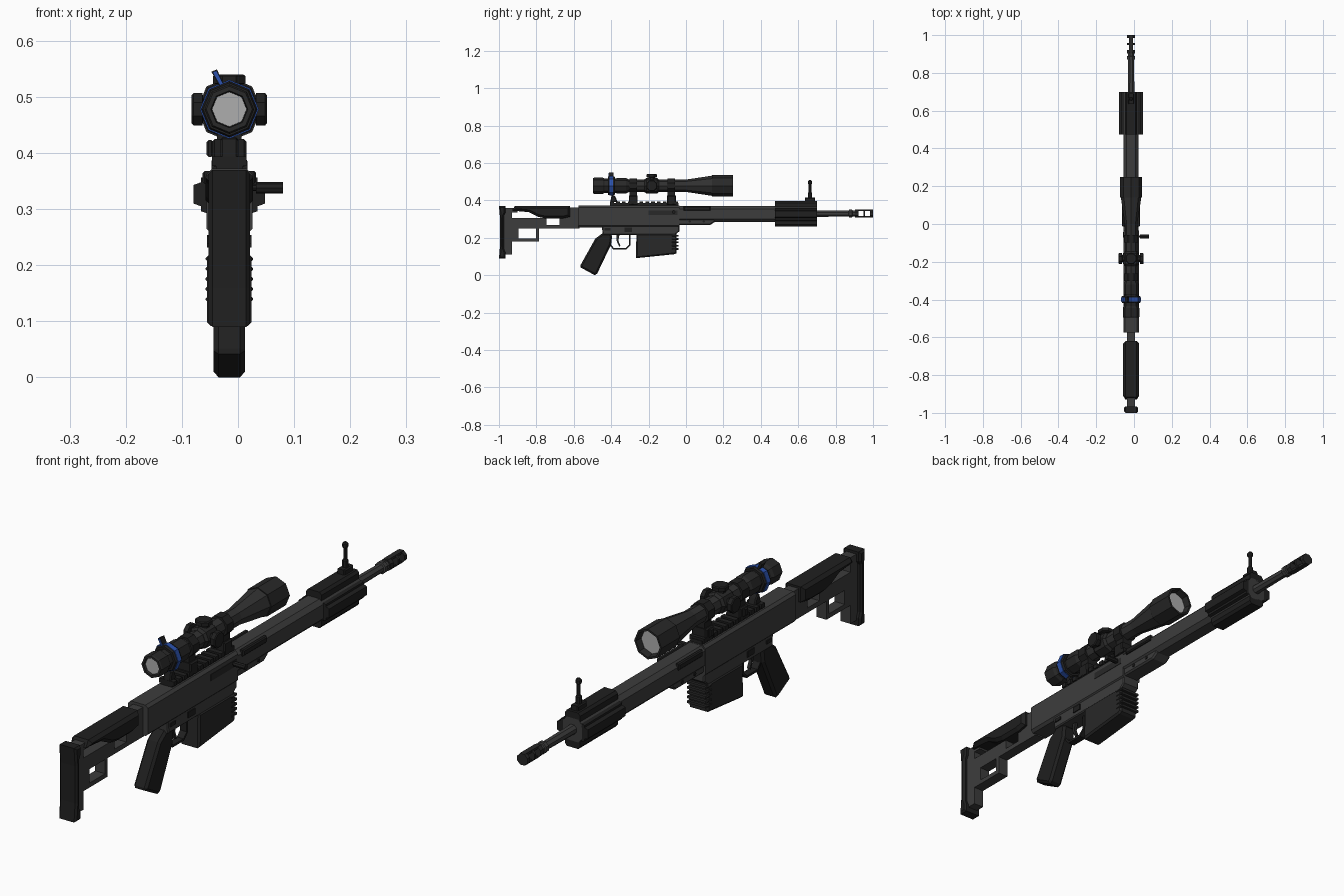
import bpy, bmesh, math
from mathutils import Vector

if "Cube" in bpy.data.objects:
    bpy.data.objects.remove(bpy.data.objects["Cube"])

CX = -0.0155      # centre plane of the body
SCOPE_Z = 0.478
BORE_Z = 0.329


def material(name, rgb):
    m = bpy.data.materials.new(name)
    m.diffuse_color = (*rgb, 1)
    m.use_nodes = True
    m.node_tree.nodes["Principled BSDF"].inputs["Base Color"].default_value = m.diffuse_color
    return m


GREY = material("gunmetal grey", (0.046, 0.046, 0.046))
DARK = material("dark polymer", (0.014, 0.014, 0.014))
MID = material("charcoal", (0.021, 0.021, 0.021))
TUBE = material("scope grey", (0.030, 0.030, 0.030))
BLUE = material("blue", (0.025, 0.085, 0.42))
GLASS = material("glass grey", (0.42, 0.42, 0.42))


def finish(name, bm, mat):
    bmesh.ops.recalc_face_normals(bm, faces=bm.faces)
    me = bpy.data.meshes.new(name)
    bm.to_mesh(me)
    bm.free()
    me.materials.append(mat)
    ob = bpy.data.objects.new(name, me)
    bpy.context.collection.objects.link(ob)
    return ob


def prism(name, pts, lo, hi, mat, axis="x", bevel=0.0):
    """Extrude an outline: (y, z) points along x, or (x, z) points along y. x is relative to CX."""
    bm = bmesh.new()
    if axis == "x":
        place = lambda p, t: (CX + t, p[0], p[1])
    else:
        place = lambda p, t: (CX + p[0], t, p[1])
    a = [bm.verts.new(place(p, lo)) for p in pts]
    b = [bm.verts.new(place(p, hi)) for p in pts]
    caps = [bm.faces.new(a), bm.faces.new(b[::-1])]
    n = len(pts)
    for i in range(n):
        j = (i + 1) % n
        bm.faces.new((a[i], b[i], b[j], a[j]))
    bmesh.ops.recalc_face_normals(bm, faces=bm.faces)
    if bevel:
        edges = list({e for f in caps for e in f.edges})
        bmesh.ops.bevel(bm, geom=edges, offset=bevel, segments=1, affect="EDGES", clamp_overlap=True)
    return finish(name, bm, mat)


def block(name, x, y, z, mat, bevel=0.0):
    return prism(name, [(y[0], z[0]), (y[1], z[0]), (y[1], z[1]), (y[0], z[1])], x[0], x[1], mat, "x", bevel)


def lathe(name, prof, centre, mat, axis="y", sides=8, turn=0.0):
    """Revolve (position, radius) pairs about an axis through centre, capping both ends."""
    bm = bmesh.new()
    rings = []
    for t, r in prof:
        ring = []
        for k in range(sides):
            g = 2 * math.pi * k / sides + turn
            u, v = r * math.cos(g), r * math.sin(g)
            off = {"x": (t, u, v), "y": (u, t, v), "z": (u, v, t)}[axis]
            ring.append(bm.verts.new(Vector(centre) + Vector(off)))
        rings.append(ring)
    for a, b in zip(rings, rings[1:]):
        for k in range(sides):
            j = (k + 1) % sides
            bm.faces.new((a[k], a[j], b[j], b[k]))
    bm.faces.new(rings[0])
    bm.faces.new(rings[-1][::-1])
    return finish(name, bm, mat)


def octagon(hw, z0, z1, c):
    return [(-hw + c, z0), (hw - c, z0), (hw, z0 + c), (hw, z1 - c),
            (hw - c, z1), (-hw + c, z1), (-hw, z1 - c), (-hw, z0 + c)]


# --- Stock: butt pad, open frame and cheek rest
prism("butt_pad", [(-1, .09), (-.965, .09), (-.965, .12), (-.973, .14), (-.973, .32), (-.965, .335),
                   (-.965, .37), (-1, .37), (-.994, .30), (-.994, .16)], -.037, .037, DARK, bevel=.007)
SW = (-.021, .021)
block("stock_back_plate", SW, (-.975, -.93), (.11, .36), GREY)
block("stock_top_link", SW, (-.94, -.90), (.335, .36), GREY)
block("stock_bar", SW, (-.94, -.745), (.25, .305), GREY)
block("stock_bar_lower", SW, (-.75, -.67), (.25, .268), GREY)
block("stock_bar_front", SW, (-.675, -.57), (.25, .362), GREY)
block("stock_loop_rear", SW, (-.94, -.895), (.18, .255), GREY)
block("stock_loop_front", SW, (-.802, -.787), (.18, .255), GREY)
block("stock_loop_bottom", SW, (-.90, -.79), (.18, .197), GREY)
prism("cheek_rest", [(-.93, .345), (-.915, .37), (-.62, .37), (-.62, .312), (-.66, .303),
                     (-.75, .303), (-.79, .312), (-.84, .337)], -.042, .042, DARK, bevel=.012)

# --- Receiver
prism("upper_receiver", octagon(.041, .255, .372, .01), -.575, -.035, GREY, "y")
prism("lower_receiver", [(-.45, .265), (-.445, .215), (-.06, .215), (-.035, .235), (-.035, .265)],
      -.036, .036, GREY, bevel=.004)
for s, side in ((1, "right"), (-1, "left")):
    x = sorted((s * .034, s * .040))
    block("magazine_catch_" + side, x, (-.33, -.29), (.232, .254), DARK)
    block("selector_" + side, x, (-.435, -.405), (.238, .251), DARK)
block("ejection_port", (.039, .0425), (-.20, -.045), (.322, .347), MID)
lathe("bolt_handle", [(.026, .006), (.048, .006), (.048, .010), (.0955, .010)],
      (CX, -.066, .338), DARK, "x")

# --- Top rail with teeth, folded rear sight
block("top_rail", (-.024, .024), (-.405, -.04), (.368, .385), DARK)
for i in range(12):
    y = -.405 + i * .0312
    block("rail_tooth", (-.031, .031), (y, y + .020), (.377, .394), DARK)
prism("rear_sight", [(-.405, .39), (-.365, .39), (-.375, .415), (-.385, .428), (-.398, .425)],
      -.016, .016, DARK, bevel=.004)

# --- Magazine with stepped front ribs
prism("magazine", [(-.265, .222), (-.05, .222), (-.05, .118), (-.062, .112), (-.255, .092), (-.268, .092)],
      -.040, .040, MID, bevel=.007)
for i in range(5):
    z = .135 + i * .018
    block("magazine_rib", (-.042, .042), (-.075, -.040), (z, z + .009), MID, .003)

# --- Grip, trigger and guard
prism("grip", [(-.445, .225), (-.415, .232), (-.395, .21), (-.40, .165), (-.475, .008), (-.488, 0),
               (-.565, .042), (-.565, .052), (-.485, .195)], -.028, .028, DARK, bevel=.009)
prism("trigger_guard", [(-.415, .216), (-.408, .16), (-.388, .136), (-.32, .136), (-.296, .16), (-.296, .216),
                        (-.304, .216), (-.304, .163), (-.323, .144), (-.385, .144), (-.400, .163),
                        (-.405, .216)], -.014, .014, DARK)
prism("trigger", [(-.372, .218), (-.355, .218), (-.362, .185), (-.350, .156), (-.357, .153), (-.371, .183)],
      -.006, .006, MID)

# --- Handguard
prism("handguard", octagon(.040, .285, .371, .016), -.04, .70, GREY, "y")
prism("handguard_belly", [(-.04, .268), (.13, .268), (.155, .285), (.155, .30), (-.04, .30)],
      -.034, .034, GREY, bevel=.006)
for s, side in ((1, "right"), (-1, "left")):
    block("side_strip_" + side, sorted((s * .03, s * .048)), (-.013, .13), (.345, .368), DARK, .004)
    for y in (.02, .095):
        lathe("handguard_bolt", [(-.003, .007), (.003, .007)], (CX + s * .034, y, .287), DARK, "x", 6)
    # forward side rails
    prism("forward_side_rail_" + side, [(s * .038, .292), (s * .050, .296), (s * .050, .305), (s * .064, .310),
          (s * .064, .343), (s * .050, .348), (s * .050, .356), (s * .038, .360)], .475, .70, DARK, "y")
prism("forward_top_rail", [(-.032, .365), (.032, .365), (.032, .386), (.024, .396), (-.024, .396), (-.032, .386)],
      .475, .70, DARK, "y")
prism("forward_bottom_rail", [(-.024, .260), (.024, .260), (.032, .270), (.032, .290), (-.032, .290), (-.032, .270)],
      .475, .70, DARK, "y")

# --- Front sight post
block("front_sight_base", (-.016, .016), (.635, .69), (.39, .415), DARK, .004)
lathe("front_sight_post", [(.405, .011), (.44, .011), (.445, .007), (.485, .007), (.491, .011),
                           (.502, .011), (.508, .006)], (CX, .663, 0), DARK, "z")

# --- Barrel and ported muzzle brake
BORE = (CX, 0, BORE_Z)
lathe("barrel", [(.69, .019), (.85, .017), (.87, .017), (.872, .023), (.888, .023), (.89, .018), (.907, .018)],
      BORE, GREY, turn=math.pi / 8)
for y0, y1 in ((.903, .922), (.948, .958), (.985, 1.0)):
    lathe("brake_ring", [(y0, .023), (y1, .023)], BORE, MID, turn=math.pi / 8)
for s in (1, -1):
    z = sorted((BORE_Z + s * .013, BORE_Z + s * .0215))
    block("brake_bar", (-.010, .010), (.91, .995), z, MID)

# --- Scope
AXIS = (CX, 0, SCOPE_Z)
lathe("scope_eyepiece", [(-.483, .031), (-.496, .033), (-.496, .041), (-.49, .044), (-.445, .044),
                         (-.435, .038), (-.375, .038), (-.37, .041), (-.32, .041), (-.305, .033)], AXIS, MID)
lathe("scope_tube", [(-.31, .033), (.0, .033), (.14, .054), (.145, .0575)], AXIS, TUBE)
lathe("scope_objective", [(.14, .0575), (.25, .0575), (.25, .050), (.22, .046)], AXIS, MID)
lathe("rear_lens", [(-.487, .031), (-.482, .031)], AXIS, GLASS)
lathe("front_lens", [(.218, .046), (.224, .046)], AXIS, GLASS)
# zoom ring with blue band and lever
lathe("zoom_ring", [(-.418, .047), (-.412, .050), (-.386, .050), (-.380, .047)], AXIS, DARK)
lathe("zoom_band", [(-.409, .0525), (-.389, .0525)], AXIS, BLUE)
prism("zoom_lever", [(-.018, .520), (-.010, .523), (-.022, .549), (-.032, .545)], -.411, -.387, DARK, "y")
prism("lever_inlay", [(-.017, .521), (-.011, .523), (-.023, .547), (-.030, .544)], -.414, -.408, BLUE, "y")
# turrets
lathe("turret_hub", [(-.222, .034), (-.212, .042), (-.155, .042), (-.145, .034)], AXIS, MID)
HUB = (CX, -.183, SCOPE_Z)
KNOB = [(.03, .020), (.046, .020), (.048, .031), (.064, .031), (.067, .027)]
lathe("side_turret_right", KNOB, HUB, DARK, "x", 8, math.pi / 8)
lathe("side_turret_left", [(-t, r) for t, r in KNOB], HUB, DARK, "x", 8, math.pi / 8)
lathe("top_turret", [(.03, .020), (.044, .020), (.046, .031), (.059, .031), (.062, .027)],
      HUB, DARK, "z", 8, math.pi / 8)
# mounts
for y0, y1 in ((-.302, -.262), (-.098, -.058)):
    lathe("mount_ring", [(y0, .041), (y1, .041)], AXIS, DARK, turn=math.pi / 8)
    block("mount_post", (-.022, .022), (y0, y1), (.39, .455), DARK)
    block("mount_foot", (-.031, .031), (y0 - .004, y1 + .004), (.375, .425), DARK, .005)
    block("mount_clamp", (-.041, -.028), (y0 + .008, y1 - .008), (.393, .423), DARK, .004)
